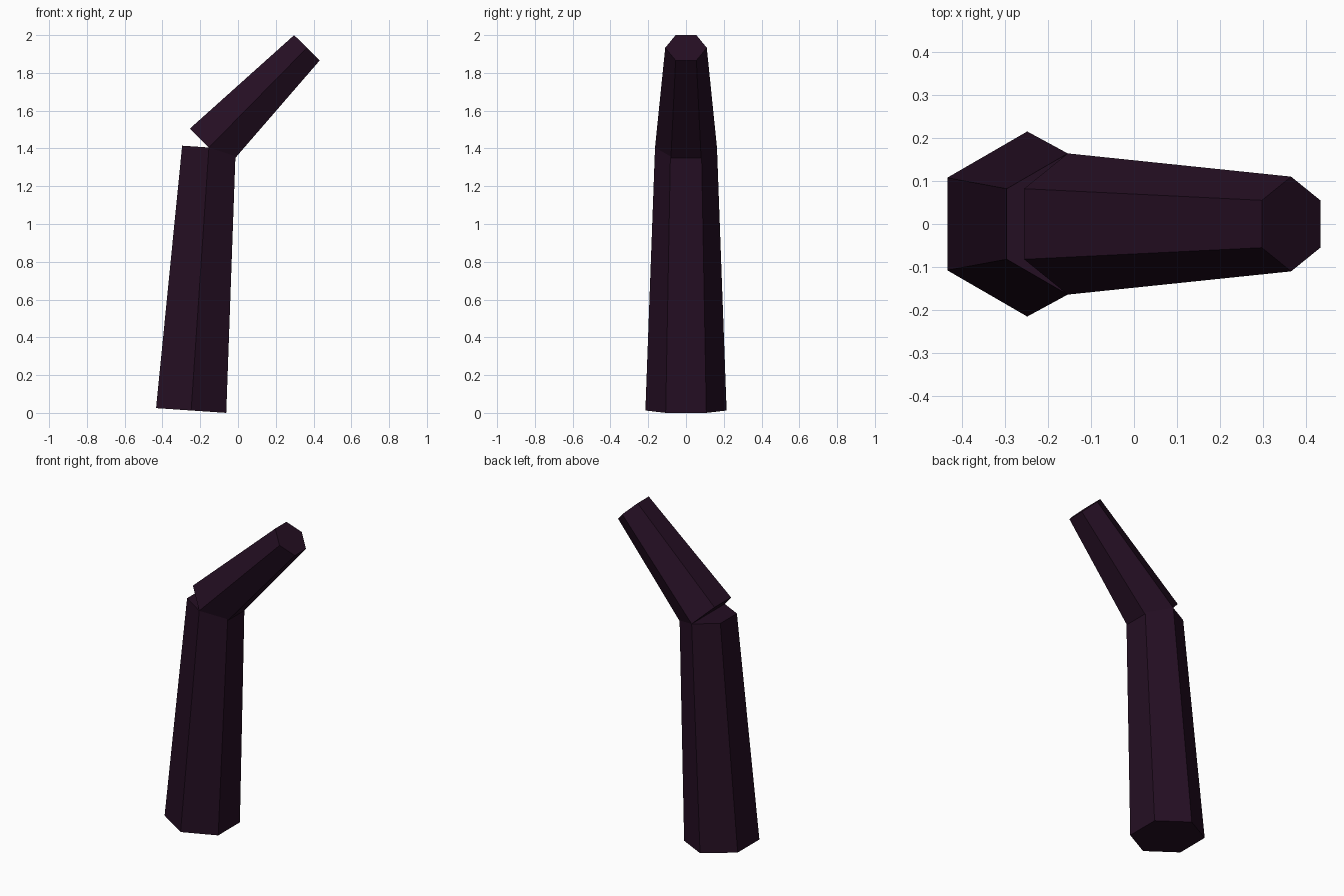
import bpy
from mathutils import Vector

if "Cube" in bpy.data.objects:
    bpy.data.objects.remove(bpy.data.objects["Cube"])

bark = bpy.data.materials.new("dark purple bark")
bark.diffuse_color = (0.018, 0.0045, 0.0165, 1)
bark.use_nodes = True
bark.node_tree.nodes["Principled BSDF"].inputs["Base Color"].default_value = bark.diffuse_color


def segment(name, start, end, r1, r2):
    """Six-sided tapered log between two points, corners towards +y and -y."""
    start, end = Vector(start), Vector(end)
    axis = end - start
    bpy.ops.mesh.primitive_cone_add(vertices=6, radius1=r1, radius2=r2,
                                    depth=axis.length, location=(start + end) / 2)
    ob = bpy.context.object
    ob.name = name
    # tilt about y only, so the corners stay in the front/back plane
    ob.rotation_euler = (0, Vector((axis.z, axis.x)).angle_signed(Vector((1, 0))), 0)
    ob.data.materials.append(bark)
    return ob


joint = (-0.154, 0, 1.405)
segment("lower_trunk", (-0.248, 0, 0.0127), joint, 0.215, 0.164)
segment("upper_branch", joint, (0.365, 0, 1.933), 0.164, 0.11)
